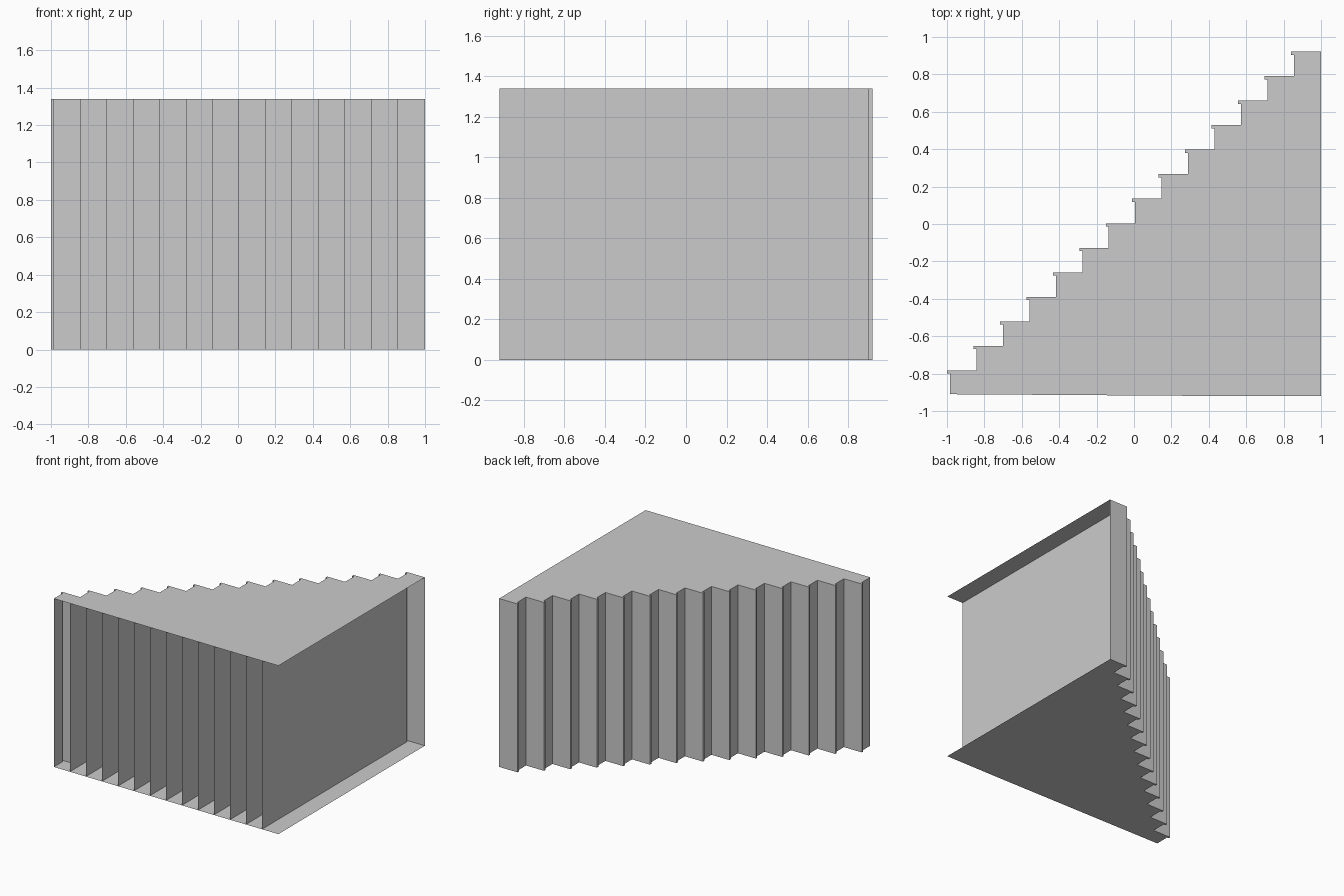
import bpy, bmesh

if "Cube" in bpy.data.objects:
    bpy.data.objects.remove(bpy.data.objects["Cube"])

STEPS, RUN, RISE = 14, 0.1415, 0.131
NOSE_X, WALL_X, TREAD_Y, LIP = -1.0, -0.984, -0.782, 0.018
HEIGHT, RIGHT = 1.34, 1.0


def front_y(x):
    return -0.91 - 0.01 * min(1, (x + 0.984) / 1.5)


def make(name, build):
    bm = bmesh.new()
    build(bm)
    mesh = bpy.data.meshes.new(name)
    bm.to_mesh(mesh)
    bm.free()
    obj = bpy.data.objects.new(name, mesh)
    bpy.context.collection.objects.link(obj)


def strip(bm, pts):
    # upright sheet following a plan path
    low = [bm.verts.new((x, y, 0)) for x, y in pts]
    high = [bm.verts.new((x, y, HEIGHT)) for x, y in pts]
    for i in range(len(pts) - 1):
        bm.faces.new((low[i], low[i + 1], high[i + 1], high[i]))


# stepped plan outline with a small nosing on every step
outline = []
step_paths = []
for i in range(STEPS):
    wall, nose, y = WALL_X + i * RUN, NOSE_X + i * RUN, TREAD_Y + i * RISE
    end = RIGHT if i == STEPS - 1 else wall + RUN
    outline += [(wall, y - LIP), (nose, y - LIP), (nose, y), (end, y)]
    # deep wall, nosing and tread of one step, open to the front
    step_paths.append([(wall, front_y(wall)), (wall, y - LIP),
                       (nose, y - LIP), (nose, y), (end, y)])
outline = [(WALL_X, front_y(WALL_X))] + outline + [
    (RIGHT, front_y(RIGHT)), (0.5, front_y(0.5))]


def plate(z):
    def build(bm):
        face = bm.faces.new([bm.verts.new((x, y, z)) for x, y in outline])
        face.normal_update()
        if (face.normal.z > 0) != (z > 0):
            face.normal_flip()
    return build


# side plates
make("bottom_plate", plate(0))
make("top_plate", plate(HEIGHT))

# step sheets
for n, path in enumerate(step_paths):
    make(f"step_{n + 1:02d}", lambda bm, p=path: strip(bm, p))
